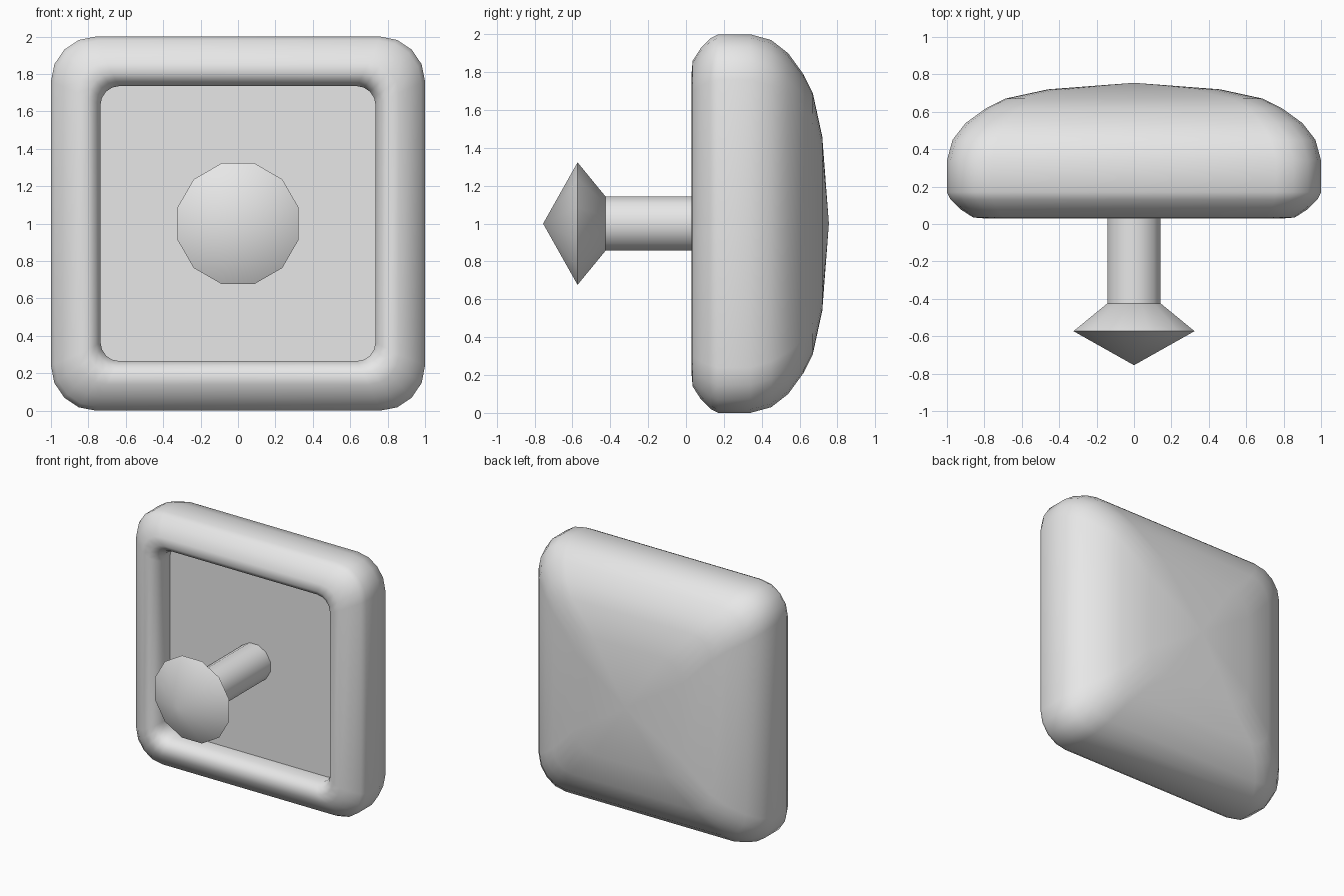
import bpy, bmesh, math

cube = bpy.data.objects.get("Cube")
if cube:
    bpy.data.objects.remove(cube, do_unlink=True)

grey = bpy.data.materials.new("light grey")
grey.use_nodes = True
colour = (0.8, 0.8, 0.8, 1)
grey.diffuse_color = colour
grey.node_tree.nodes["Principled BSDF"].inputs["Base Color"].default_value = colour

CENTRE_Z = 1.0


def rounded_square(s, r, steps=4):
    """Outline of half-size s with corner radius r, as (x, z) points."""
    pts = []
    for k in range(4):
        corner = math.radians(45 + 90 * k)
        cx = math.copysign(s - r, math.cos(corner))
        cz = math.copysign(s - r, math.sin(corner))
        for i in range(steps + 1):
            a = math.radians(90 * k + 90 * i / steps)
            pts.append((cx + r * math.cos(a), cz + r * math.sin(a)))
    return pts


def polygon(r, sides=12):
    """Regular outline with flats on the axes."""
    return [(r * math.cos(math.tau * (i + 0.5) / sides),
             r * math.sin(math.tau * (i + 0.5) / sides)) for i in range(sides)]


def loft(name, rings, start_y, end_y):
    """Skin a list of (outline, y) rings and close both ends with a fan."""
    bm = bmesh.new()
    loops = [[bm.verts.new((x, y, CENTRE_Z + z)) for x, z in outline]
             for outline, y in rings]
    n = len(loops[0])
    for a, b in zip(loops, loops[1:]):
        for i in range(n):
            j = (i + 1) % n
            bm.faces.new((a[i], a[j], b[j], b[i]))
    for loop, y in ((loops[0], start_y), (loops[-1], end_y)):
        tip = bm.verts.new((0, y, CENTRE_Z))
        for i in range(n):
            bm.faces.new((loop[i], loop[(i + 1) % n], tip))
    bmesh.ops.recalc_face_normals(bm, faces=bm.faces)
    mesh = bpy.data.meshes.new(name)
    bm.to_mesh(mesh)
    bm.free()
    mesh.materials.append(grey)
    obj = bpy.data.objects.new(name, mesh)
    bpy.context.collection.objects.link(obj)
    bpy.ops.object.select_all(action='DESELECT')
    obj.select_set(True)
    bpy.context.view_layer.objects.active = obj
    bpy.ops.object.shade_smooth_by_angle(angle=math.radians(40))
    return obj


# Cushion-shaped housing: recessed panel, rounded rim, outer side, domed back
# Each row is half-size, corner radius, y
profile = [
    (0.735, 0.10, 0.20), (0.735, 0.10, 0.11), (0.76, 0.11, 0.06),
    (0.80, 0.13, 0.03), (0.86, 0.16, 0.035), (0.93, 0.20, 0.08),
    (0.98, 0.23, 0.13), (1.0, 0.24, 0.17), (1.0, 0.24, 0.34),
    (0.97, 0.24, 0.45), (0.90, 0.22, 0.54), (0.79, 0.18, 0.62),
    (0.69, 0.16, 0.67), (0.46, 0.16, 0.72),
]
loft("housing", [(rounded_square(s, r), y) for s, r, y in profile], 0.20, 0.755)

# Stem, fixed into the recessed panel
loft("stem", [(polygon(0.148), 0.22), (polygon(0.148), -0.425)], 0.22, -0.425)

# Double-cone knob on the end of the stem
loft("knob", [(polygon(0.148), -0.425), (polygon(0.335), -0.573)], -0.425, -0.755)
